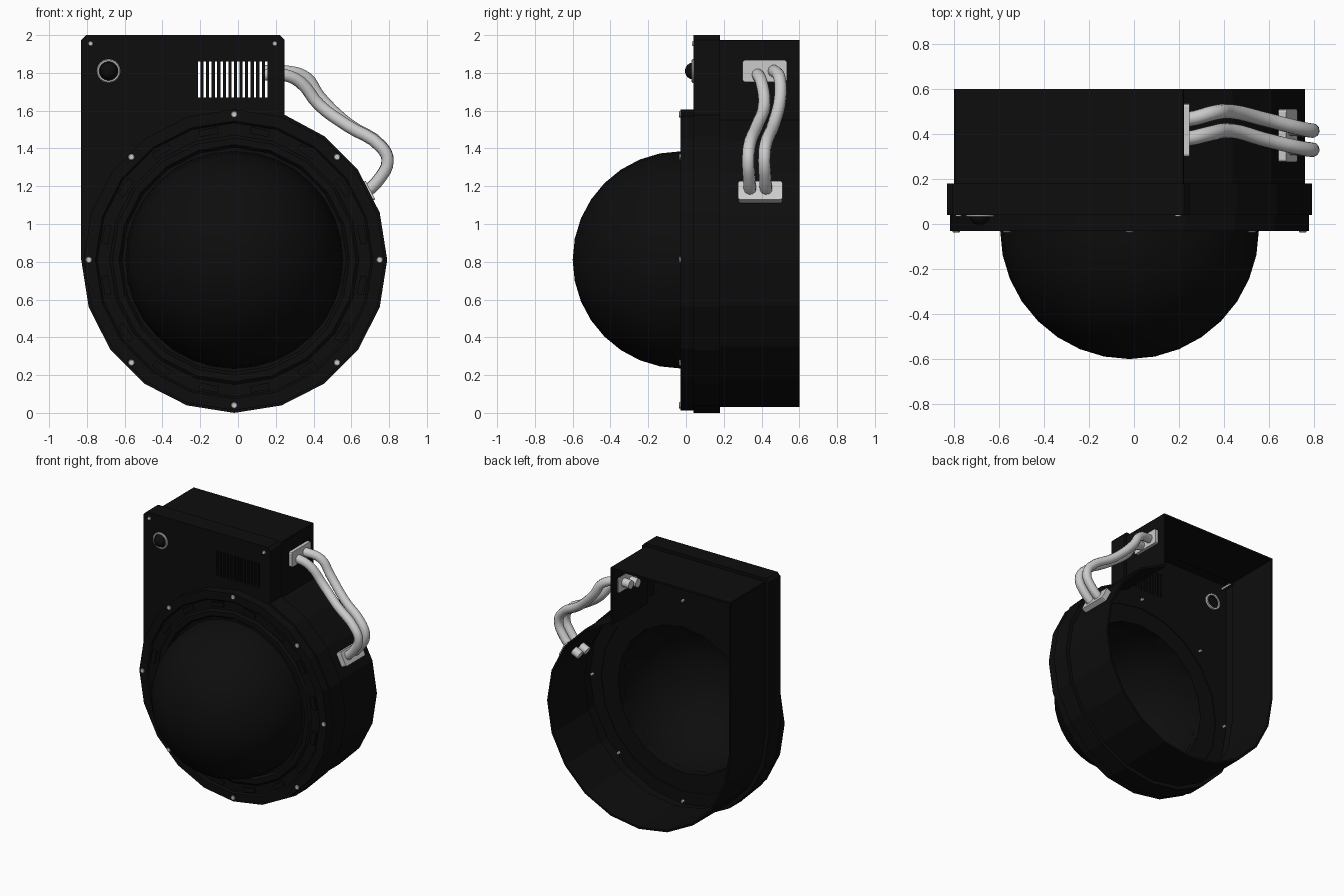
import bpy, bmesh, math
from mathutils import Matrix, Vector

if "Cube" in bpy.data.objects:
    bpy.data.objects.remove(bpy.data.objects["Cube"])

CX, CZ = -0.02, 0.81          # centre of the round part

black = bpy.data.materials.new("black")
black.diffuse_color = (0.004, 0.004, 0.004, 1)
black.use_nodes = True
black.node_tree.nodes["Principled BSDF"].inputs["Base Color"].default_value = black.diffuse_color


def finish(name, bm, mat=None, smooth=False):
    bmesh.ops.remove_doubles(bm, verts=bm.verts, dist=1e-5)
    bmesh.ops.recalc_face_normals(bm, faces=bm.faces)
    me = bpy.data.meshes.new(name)
    bm.to_mesh(me)
    bm.free()
    ob = bpy.data.objects.new(name, me)
    bpy.context.collection.objects.link(ob)
    if mat:
        me.materials.append(mat)
    if smooth:
        bpy.ops.object.select_all(action='DESELECT')
        ob.select_set(True)
        bpy.context.view_layer.objects.active = ob
        bpy.ops.object.shade_smooth_by_angle(angle=math.radians(35))
    return ob


def loft(name, loops, cyclic=False, cap=False, mat=None, smooth=False):
    """Skin a row of equal-length vertex loops."""
    bm = bmesh.new()
    rows = [[bm.verts.new(p) for p in loop] for loop in loops]
    n = len(rows[0])
    pairs = list(zip(rows, rows[1:])) + ([(rows[-1], rows[0])] if cyclic else [])
    for a, b in pairs:
        for i in range(n):
            j = (i + 1) % n
            bm.faces.new((a[i], a[j], b[j], b[i]))
    if cap:
        bm.faces.new(rows[0])
        bm.faces.new(rows[-1])
    return finish(name, bm, mat, smooth)


def circle(r, y, n, cx=CX, cz=CZ):
    return [(cx + r * math.cos(math.tau * i / n), y, cz + r * math.sin(math.tau * i / n))
            for i in range(n)]


def outline(r, right, top, y, c=0.025):
    """Round lower body running into a box at the upper left."""
    pts = [(right, y, CZ + r * 0.948)]
    for k in range(3, -11, -1):
        a = math.radians(18 * k)
        pts.append((CX + r * math.cos(a), y, CZ + r * math.sin(a)))
    left = CX - r
    return pts + [(left, y, top - c), (left + c, y, top), (right - c, y, top), (right, y, top - c)]


def add_box(bm, size, matrix):
    bmesh.ops.create_cube(bm, size=1, matrix=matrix @ Matrix.Diagonal((*size, 1)))


# Front plate: shallow tray with a round opening and vent slots
plate = loft("front_plate", [outline(0.795, 0.23, 1.985, 0.06), outline(0.795, 0.23, 1.985, 0.185),
                             ], mat=black)
bpy.data.objects.remove(plate)
plate = loft("front_plate", [outline(0.81, 0.247, 2.0, 0.04), outline(0.81, 0.247, 2.0, 0.18),
                             outline(0.795, 0.23, 1.985, 0.18), outline(0.795, 0.23, 1.985, 0.06)],
             cap=True, mat=black)
bm = bmesh.new()
for i in range(13):
    add_box(bm, (0.013, 0.2, 0.19), Matrix.Translation((-0.205 + i * 0.0295, 0.05, 1.765)))
vents = finish("vent_cutter", bm)
opening = loft("opening_cutter", [circle(0.70, -0.1, 20), circle(0.70, 0.12, 20)], cap=True)
for cutter in (vents, opening):
    mod = plate.modifiers.new("cut", 'BOOLEAN')
    mod.operation, mod.object, mod.solver = 'DIFFERENCE', cutter, 'EXACT'
    bpy.context.view_layer.objects.active = plate
    bpy.ops.object.modifier_apply(modifier=mod.name)
    bpy.data.objects.remove(cutter)

# Rear housing: open-backed wall
loft("rear_housing", [outline(0.78, 0.222, 1.975, 0.17, 0.004), outline(0.78, 0.222, 1.975, 0.60, 0.004),
                      outline(0.765, 0.207, 1.96, 0.60, 0.004), outline(0.765, 0.207, 1.96, 0.17, 0.004)],
     cyclic=True, mat=black)
loft("housing_lip", [outline(0.80, 0.235, 1.99, 0.165), outline(0.80, 0.235, 1.99, 0.179),
                     outline(0.765, 0.207, 1.96, 0.179), outline(0.765, 0.207, 1.96, 0.165)],
     cyclic=True, mat=black)

# Stepped bezel ring around the dome
bezel = [(0.797, 0.04), (0.797, -0.03), (0.735, -0.03), (0.725, -0.018), (0.66, -0.018),
         (0.645, -0.03), (0.61, -0.03), (0.595, -0.01), (0.56, -0.01), (0.56, 0.055),
         (0.705, 0.055), (0.705, 0.04)]
loft("bezel_ring", [circle(r, y, 20) for r, y in bezel], cyclic=True, mat=black)

# Small tabs in the bezel groove
bm = bmesh.new()
for i in range(16):
    rot = (Matrix.Translation((CX, -0.02, CZ)) @ Matrix.Rotation(math.tau * (i + 0.5) / 16, 4, 'Y')
           @ Matrix.Translation((0.69, 0, 0)))
    add_box(bm, (0.035, 0.018, 0.10), rot)
finish("bezel_tabs", bm, black)

# Hollow dome
arc = [math.pi / 2 * i / 8 for i in range(9)]
shell = [(0.575 * math.cos(a), -0.025 - 0.575 * math.sin(a)) for a in arc]
inner = [(r * 0.975, -0.025 + (y + 0.025) * 0.975) for r, y in reversed(shell)]
loft("dome", [circle(max(r, 1e-7), y, 32) for r, y in [(0.575, 0.03)] + shell + inner + [(0.56, 0.03)]],
     cyclic=True, mat=black, smooth=True)


# Screws
def screw(name, x, z, r, y):
    prof = [(r * 0.8, y), (r, y + 0.004), (r, y + 0.014), (r * 0.6, y + 0.014), (r * 0.6, y + 0.115)]
    loft(name, [circle(a, b, 12, x, z) for a, b in prof], cap=True)


for i in range(8):
    a = math.tau * i / 8
    screw(f"bezel_screw_{i}", CX + 0.77 * math.cos(a), CZ + 0.77 * math.sin(a), 0.017, -0.038)
for i, x in enumerate((-0.78, 0.195)):
    screw(f"top_screw_{i}", x, 1.955, 0.013, 0.033)

# Push button with collar
bx, bz = -0.685, 1.81
loft("button_collar", [circle(r, y, 24, bx, bz) for r, y in
                       [(0.063, 0.075), (0.063, 0.035), (0.058, 0.03), (0.05, 0.03), (0.05, 0.075)]],
     cyclic=True, smooth=True)
loft("button", [circle(0.048, 0.07, 24, bx, bz)] +
     [circle(max(0.046 * math.cos(a), 1e-7), 0.04 - 0.046 * math.sin(a), 24, bx, bz) for a in arc[::2]],
     cap=False, mat=black, smooth=True)


# Cable sockets with chamfered edges
def socket(name, loc, tilt, size):
    bm = bmesh.new()
    add_box(bm, size, Matrix.Translation(loc) @ Matrix.Rotation(-math.radians(tilt), 4, 'Y'))
    n = Matrix.Rotation(-math.radians(tilt), 3, 'Y') @ Vector((1, 0, 0))
    edges = [e for e in bm.edges
             if abs((e.verts[0].co - e.verts[1].co).normalized().dot(n)) > 0.9]
    bmesh.ops.bevel(bm, geom=edges, offset=0.012, segments=2, affect='EDGES', profile=0.5)
    finish(name, bm)


socket("upper_socket", (0.224, 0.417, 1.81), 0, (0.046, 0.235, 0.115))
socket("lower_socket", (0.680, 0.393, 1.168), 27, (0.048, 0.235, 0.11))


# Two flexible cables
def cable(name, pts):
    cu = bpy.data.curves.new(name, 'CURVE')
    cu.dimensions = '3D'
    cu.bevel_depth, cu.bevel_resolution = 0.033, 3
    cu.resolution_u, cu.use_fill_caps = 4, True
    sp = cu.splines.new('BEZIER')
    sp.bezier_points.add(len(pts) - 1)
    for bp, p in zip(sp.bezier_points, pts):
        bp.co = p
        bp.handle_left_type = bp.handle_right_type = 'AUTO'
    sp.use_smooth = True
    bpy.context.collection.objects.link(bpy.data.objects.new(name, cu))


cable("front_cable", [(0.14, 0.38, 1.79), (0.24, 0.38, 1.79), (0.33, 0.40, 1.75), (0.43, 0.415, 1.63),
                      (0.58, 0.375, 1.52), (0.755, 0.335, 1.41), (0.792, 0.33, 1.335),
                      (0.745, 0.335, 1.235), (0.67, 0.34, 1.165), (0.60, 0.34, 1.13)])
cable("rear_cable", [(0.14, 0.465, 1.81), (0.24, 0.465, 1.81), (0.36, 0.495, 1.775), (0.43, 0.50, 1.675),
                     (0.58, 0.465, 1.53), (0.76, 0.42, 1.41), (0.792, 0.415, 1.335),
                     (0.745, 0.42, 1.235), (0.67, 0.425, 1.165), (0.60, 0.425, 1.13)])
